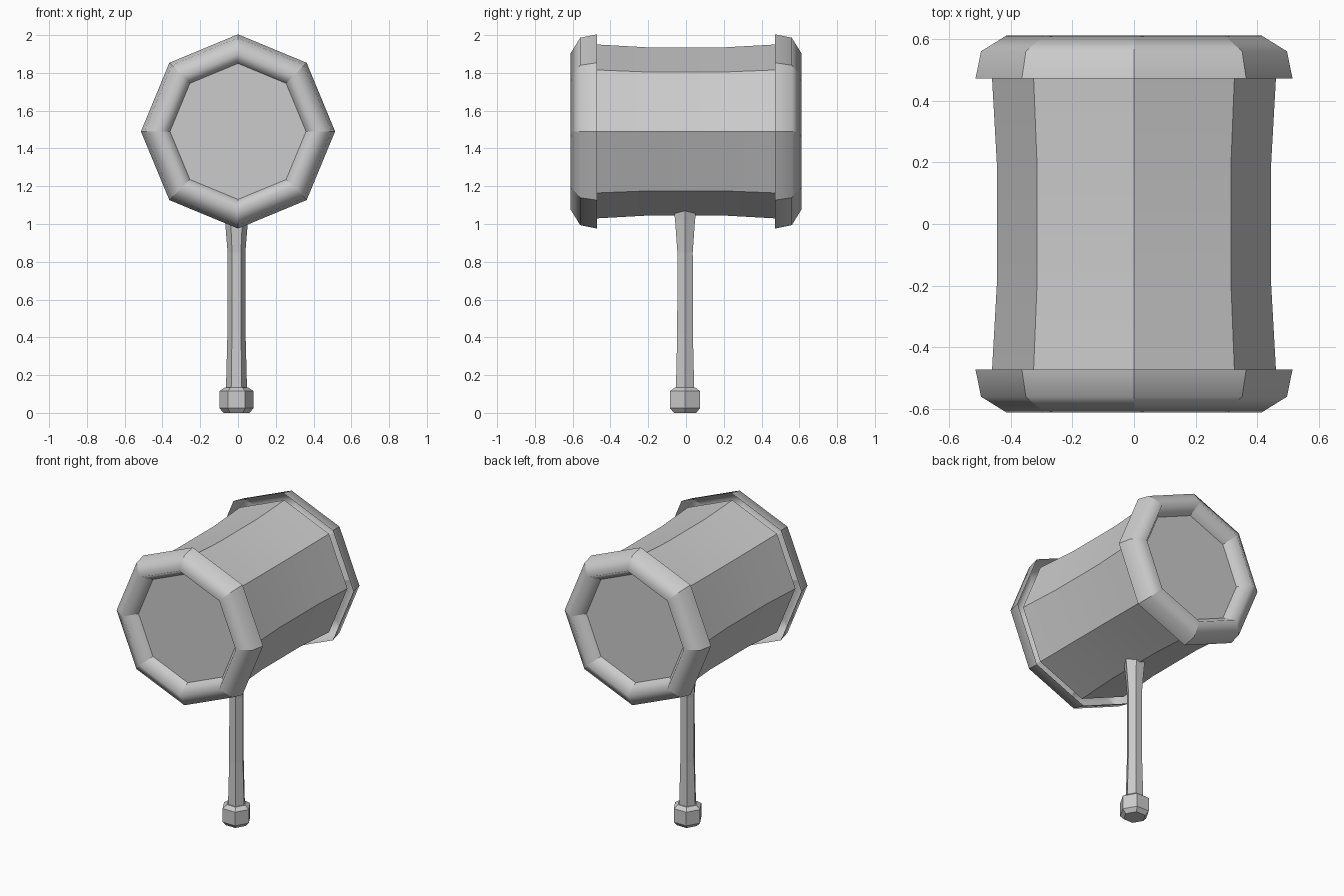
import bpy, bmesh, math

if "Cube" in bpy.data.objects:
    bpy.data.objects.remove(bpy.data.objects["Cube"])

HEAD_Z = 1.49


def lathe(name, profile, sides, place, close_start, close_end, smooth=False):
    """Faceted lathe: profile is (radius, distance along axis)."""
    bm = bmesh.new()
    rings = []
    for r, h in profile:
        rings.append([bm.verts.new(place(r * math.cos(a), r * math.sin(a), h))
                      for a in (2 * math.pi * i / sides for i in range(sides))])
    for lo, hi in zip(rings, rings[1:]):
        for i in range(sides):
            j = (i + 1) % sides
            bm.faces.new((lo[i], lo[j], hi[j], hi[i])).smooth = smooth
    if close_start:
        bm.faces.new(rings[0][::-1])
    if close_end:
        bm.faces.new(rings[-1])
    bmesh.ops.recalc_face_normals(bm, faces=bm.faces[:])
    # lengthwise corners stay crisp, rings along the profile blend
    for lo, hi in zip(rings, rings[1:]):
        for a, b in zip(lo, hi):
            bm.edges.get((a, b)).smooth = False
    mesh = bpy.data.meshes.new(name)
    bm.to_mesh(mesh)
    bm.free()
    obj = bpy.data.objects.new(name, mesh)
    bpy.context.collection.objects.link(obj)
    return obj


def along_y(u, v, h):
    return (u, h, HEAD_Z + v)


def along_z(u, v, h):
    return (u - 0.008, v - 0.005, h)


# Octagonal barrel with a slight waist
lathe("head_barrel",
      [(0.461, -0.485), (0.445, -0.2), (0.445, 0.2), (0.461, 0.485)],
      8, along_y, False, False, smooth=True)

# Rounded end bands with recessed striking faces, open towards the barrel
band = lathe("head_end_band",
             [(0.514, -0.472), (0.496, -0.56), (0.412, -0.612), (0.36, -0.525)],
             8, along_y, False, True, smooth=True)
mirror = band.modifiers.new("mirror", 'MIRROR')
mirror.use_axis = (False, True, False)

# Hexagonal handle, flared at both ends
lathe("handle",
      [(0.056, 0.12), (0.048, 0.42), (0.047, 0.85), (0.061, 1.02), (0.068, 1.075)],
      6, along_z, True, True)

# Hexagonal pommel with chamfered ends
lathe("pommel",
      [(0.068, 0.0), (0.091, 0.025), (0.091, 0.115), (0.062, 0.135)],
      6, along_z, True, True)
